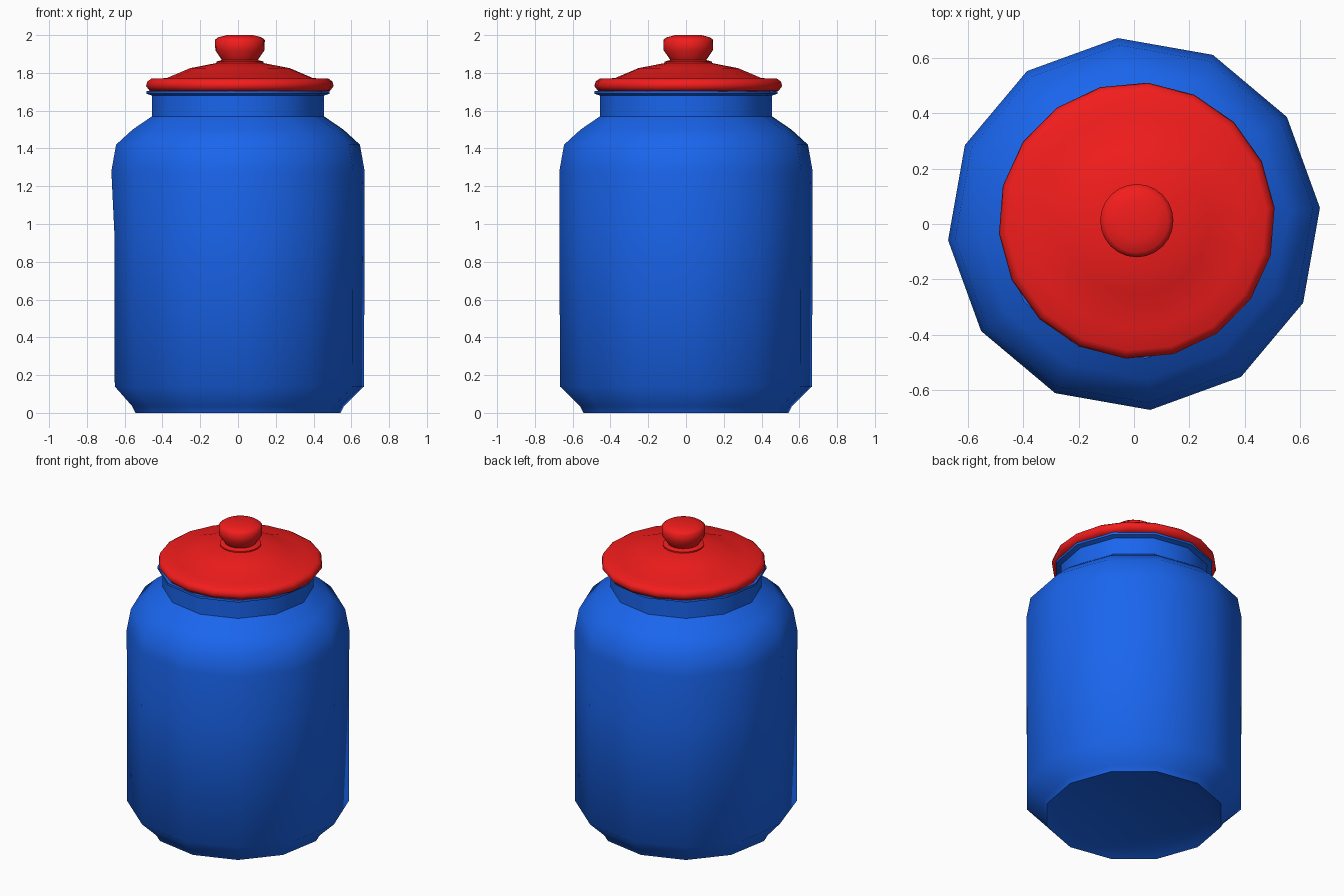
import bpy, bmesh, math

if "Cube" in bpy.data.objects:
    bpy.data.objects.remove(bpy.data.objects["Cube"])


def lathe(name, profile, sides, turn, material, smooth_deg, centre=(0, 0)):
    """Spin (radius, z) points into a closed, capped solid."""
    bm = bmesh.new()
    rings = []
    for r, z in profile:
        ring = []
        for i in range(sides):
            a = math.radians(turn) + math.tau * i / sides
            ring.append(bm.verts.new((r * math.cos(a), r * math.sin(a), z)))
        rings.append(ring)
    for low, high in zip(rings, rings[1:]):
        for i in range(sides):
            j = (i + 1) % sides
            bm.faces.new((low[i], low[j], high[j], high[i]))
    bm.faces.new(rings[0][::-1])
    bm.faces.new(rings[-1])
    bmesh.ops.recalc_face_normals(bm, faces=bm.faces)
    mesh = bpy.data.meshes.new(name)
    bm.to_mesh(mesh)
    bm.free()
    obj = bpy.data.objects.new(name, mesh)
    bpy.context.collection.objects.link(obj)
    obj.location = (centre[0], centre[1], 0)
    mesh.materials.append(material)
    bpy.ops.object.select_all(action='DESELECT')
    obj.select_set(True)
    bpy.context.view_layer.objects.active = obj
    bpy.ops.object.shade_smooth_by_angle(angle=math.radians(smooth_deg))
    return obj


def paint(name, colour):
    m = bpy.data.materials.new(name)
    m.diffuse_color = colour
    m.use_nodes = True
    m.node_tree.nodes["Principled BSDF"].inputs["Base Color"].default_value = m.diffuse_color
    return m


blue = paint("blue_glaze", (0.01, 0.13, 0.85, 1))
red = paint("red_glaze", (0.9, 0.012, 0.012, 1))

# Jar body: recessed base, foot, straight wall, shoulder, neck and flared lip
body = lathe("jar_body", [
    (0.46, 0.03), (0.545, 0.0), (0.562, 0.035), (0.67, 0.14), (0.672, 0.95),
    (0.673, 1.28), (0.648, 1.42), (0.56, 1.50), (0.457, 1.57), (0.457, 1.68),
    (0.487, 1.69), (0.487, 1.705)], 12, 5, blue, 48)

# Slightly dented left side of the wall
for v in body.data.vertices:
    if v.co.x < -0.64 and 0.1 < v.co.z < 1.0:
        v.co.x += 0.015

# Lid: rolled rim and shallow dome
lathe("lid", [
    (0.44, 1.70), (0.48, 1.705), (0.499, 1.73), (0.492, 1.755), (0.47, 1.77),
    (0.39, 1.772), (0.265, 1.825), (0.12, 1.853)], 18, 5.4, red, 60, (0.01, 0.012))

# Knob: thin collar and rounded grip
lathe("lid_knob", [
    (0.125, 1.845), (0.125, 1.86), (0.095, 1.868), (0.13, 1.92),
    (0.132, 1.975), (0.115, 1.988), (0.07, 2.0)], 24, 0, red, 60, (0.01, 0.012))
